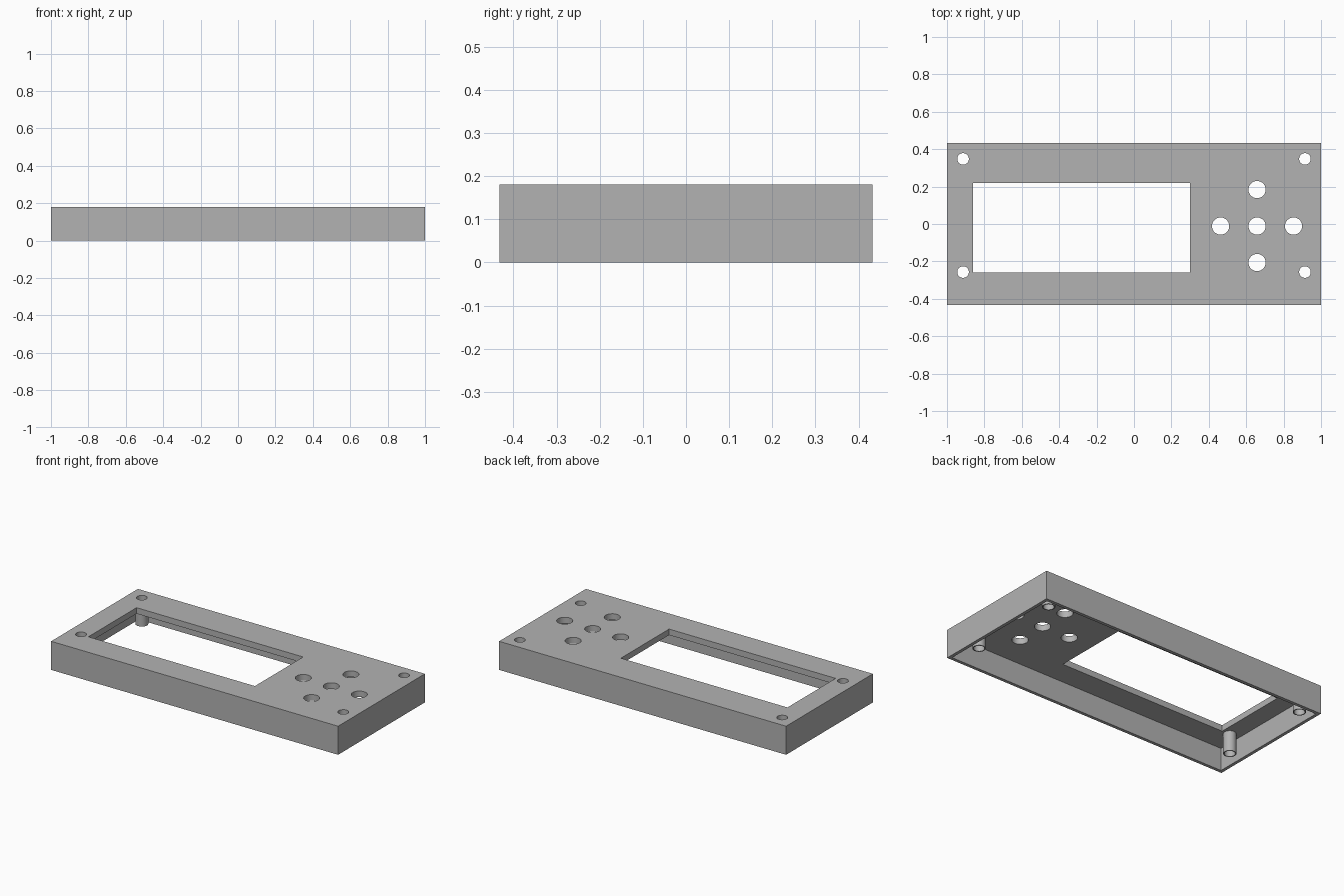
import bpy
from mathutils import Vector

cube = bpy.data.objects.get("Cube")
if cube:
    bpy.data.objects.remove(cube, do_unlink=True)

# Overall sizes
WIDTH, DEPTH, HEIGHT = 2.0, 0.864, 0.18
WALL, PLATE = 0.02, 0.038
SCREW_R, POST_R, BUTTON_R = 0.031, 0.037, 0.046
POST_BOTTOM = 0.015
UNDERSIDE = HEIGHT - PLATE

grey = bpy.data.materials.new("plain grey")
grey.use_nodes = True
grey.diffuse_color = (0.45, 0.45, 0.45, 1)
grey.node_tree.nodes["Principled BSDF"].inputs["Base Color"].default_value = grey.diffuse_color


def box(name, low, high):
    low, high = Vector(low), Vector(high)
    bpy.ops.mesh.primitive_cube_add(size=1, location=(low + high) / 2)
    obj = bpy.context.object
    obj.name = name
    obj.scale = high - low
    bpy.ops.object.transform_apply(location=True, scale=True)
    obj.data.materials.append(grey)
    return obj


def rod(name, x, y, radius, bottom, top):
    bpy.ops.mesh.primitive_cylinder_add(vertices=48, radius=radius, depth=top - bottom,
                                        location=(x, y, (bottom + top) / 2))
    obj = bpy.context.object
    obj.name = name
    obj.data.materials.append(grey)
    return obj


def cut(target, cutter):
    mod = target.modifiers.new("cut", "BOOLEAN")
    mod.operation = "DIFFERENCE"
    mod.solver = "EXACT"
    mod.object = cutter
    bpy.ops.object.select_all(action="DESELECT")
    bpy.context.view_layer.objects.active = target
    target.select_set(True)
    bpy.ops.object.modifier_apply(modifier=mod.name)
    bpy.data.objects.remove(cutter, do_unlink=True)


def smooth(obj):
    bpy.ops.object.select_all(action="DESELECT")
    bpy.context.view_layer.objects.active = obj
    obj.select_set(True)
    bpy.ops.object.shade_smooth_by_angle()


# Cover: open-bottomed shell with a display window
hx, hy = WIDTH / 2, DEPTH / 2
cover = box("cover", (-hx, -hy, 0), (hx, hy, HEIGHT))
cut(cover, box("cavity", (WALL - hx, WALL - hy, -0.1), (hx - WALL, hy - WALL, UNDERSIDE)))
cut(cover, box("window", (-0.861, -0.26, 0.05), (0.3, 0.22, 0.3)))

# Button holes in a cross
bx, by, step = 0.658, -0.011, 0.195
for dx, dy in ((0, 0), (-1, 0), (1, 0), (0, -1), (0, 1)):
    cut(cover, rod("button_hole", bx + dx * step, by + dy * step, BUTTON_R, 0.05, 0.3))

# Screw holes, each with a hollow post below
for side, x in (("right", -0.914), ("left", 0.914)):
    for end, y in (("front", -0.257), ("back", 0.348)):
        cut(cover, rod("screw_hole", x, y, SCREW_R, 0.05, 0.3))
        post = rod(f"{end}_{side}_post", x, y, POST_R, POST_BOTTOM, UNDERSIDE)
        cut(post, rod("bore", x, y, SCREW_R, -0.1, 0.3))
        smooth(post)
smooth(cover)
